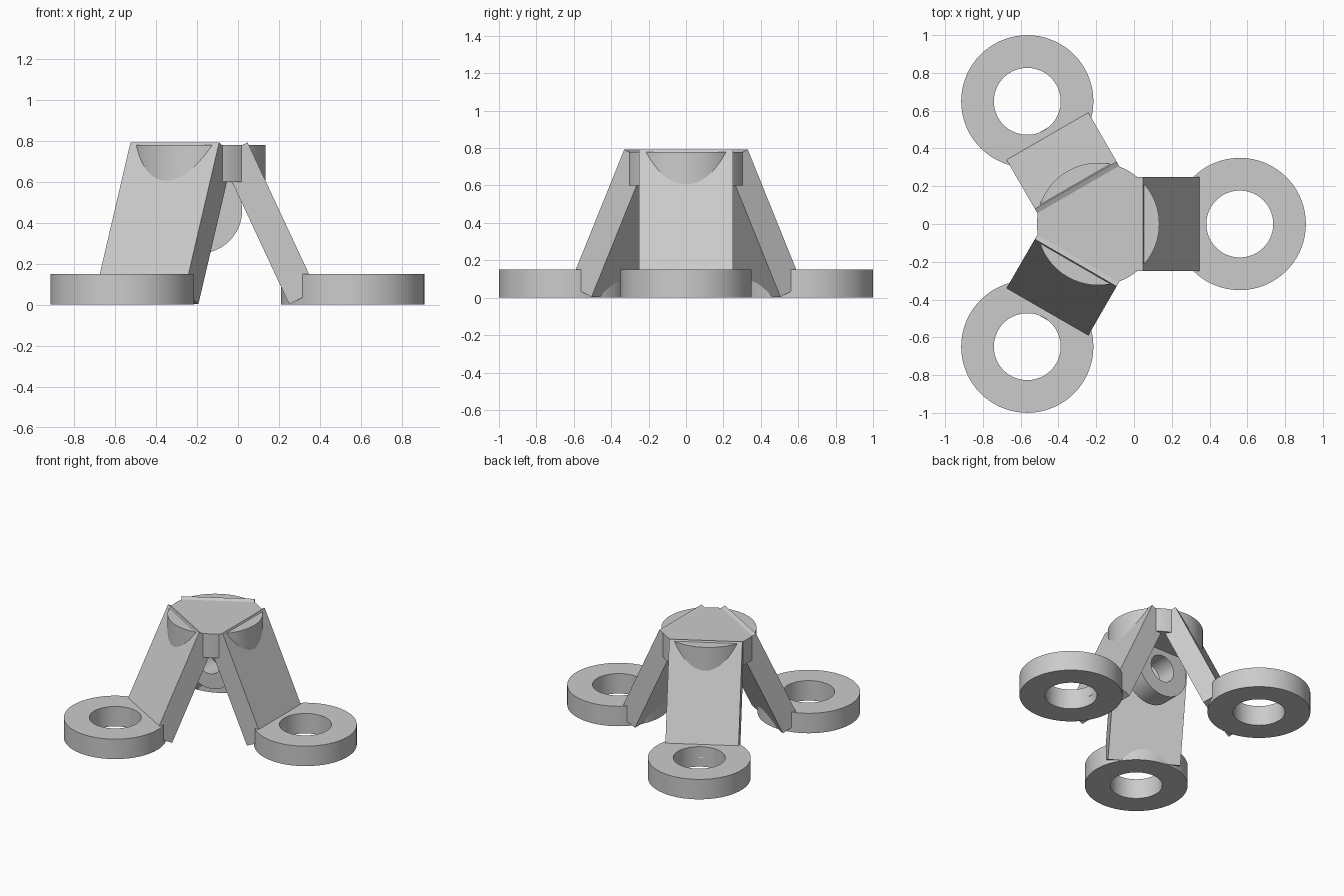
import bpy, bmesh, math
from mathutils import Matrix, Vector

if "Cube" in bpy.data.objects:
    bpy.data.objects.remove(bpy.data.objects["Cube"])

CENTRE = Vector((-0.19, 0, 0))   # axis of the three-legged stand
TILT = math.radians(25)

grey = bpy.data.materials.new("plain grey")
grey.diffuse_color = (0.6, 0.6, 0.6, 1)
grey.use_nodes = True
grey.node_tree.nodes["Principled BSDF"].inputs["Base Color"].default_value = grey.diffuse_color


def finish(name, bm, matrix):
    """Turn a bmesh into a placed object with sharp edges kept."""
    bm.transform(matrix)
    bmesh.ops.recalc_face_normals(bm, faces=bm.faces)
    mesh = bpy.data.meshes.new(name)
    bm.to_mesh(mesh)
    bm.free()
    mesh.materials.append(grey)
    obj = bpy.data.objects.new(name, mesh)
    bpy.context.collection.objects.link(obj)
    bpy.ops.object.select_all(action='DESELECT')
    obj.select_set(True)
    bpy.context.view_layer.objects.active = obj
    bpy.ops.object.shade_smooth_by_angle(angle=math.radians(30))


def ring(name, outer, inner, z0, z1, matrix, n=72):
    """Flat washer made by sweeping a rectangular section round z."""
    bm = bmesh.new()
    section = [(inner, z0), (outer, z0), (outer, z1), (inner, z1)]
    loops = []
    for i in range(n):
        a = 2 * math.pi * i / n
        loops.append([bm.verts.new((r * math.cos(a), r * math.sin(a), z)) for r, z in section])
    for i in range(n):
        p, q = loops[i], loops[(i + 1) % n]
        for k in range(4):
            m = (k + 1) % 4
            bm.faces.new((p[k], q[k], q[m], p[m]))
    finish(name, bm, matrix)


# Round hub joining the legs
bm = bmesh.new()
bmesh.ops.create_cone(bm, cap_ends=True, segments=72, radius1=0.324, radius2=0.324, depth=0.18)
finish("hub", bm, Matrix.Translation(CENTRE + Vector((0, 0, 0.69))))

# Upright eyelet hanging below the hub
ring("eyelet", 0.21, 0.1, -0.075, 0.075,
     Matrix.Translation(CENTRE + Vector((0, 0, 0.46))) @ Matrix.Rotation(math.pi / 2, 4, 'X'))

# Three sloping legs, each ending in a flat ring foot
for i in range(3):
    turn = Matrix.Translation(CENTRE) @ Matrix.Rotation(i * 2 * math.pi / 3, 4, 'Z')
    bm = bmesh.new()
    bmesh.ops.create_cube(bm, size=1, matrix=Matrix.Diagonal((0.15, 0.5, 0.8, 1)))
    finish(f"leg_{i + 1}", bm,
           turn @ Matrix.Translation((0.338, 0, 0.398)) @ Matrix.Rotation(-TILT, 4, 'Y'))
    ring(f"foot_ring_{i + 1}", 0.35, 0.177, 0, 0.15, turn @ Matrix.Translation((0.75, 0, 0)))
